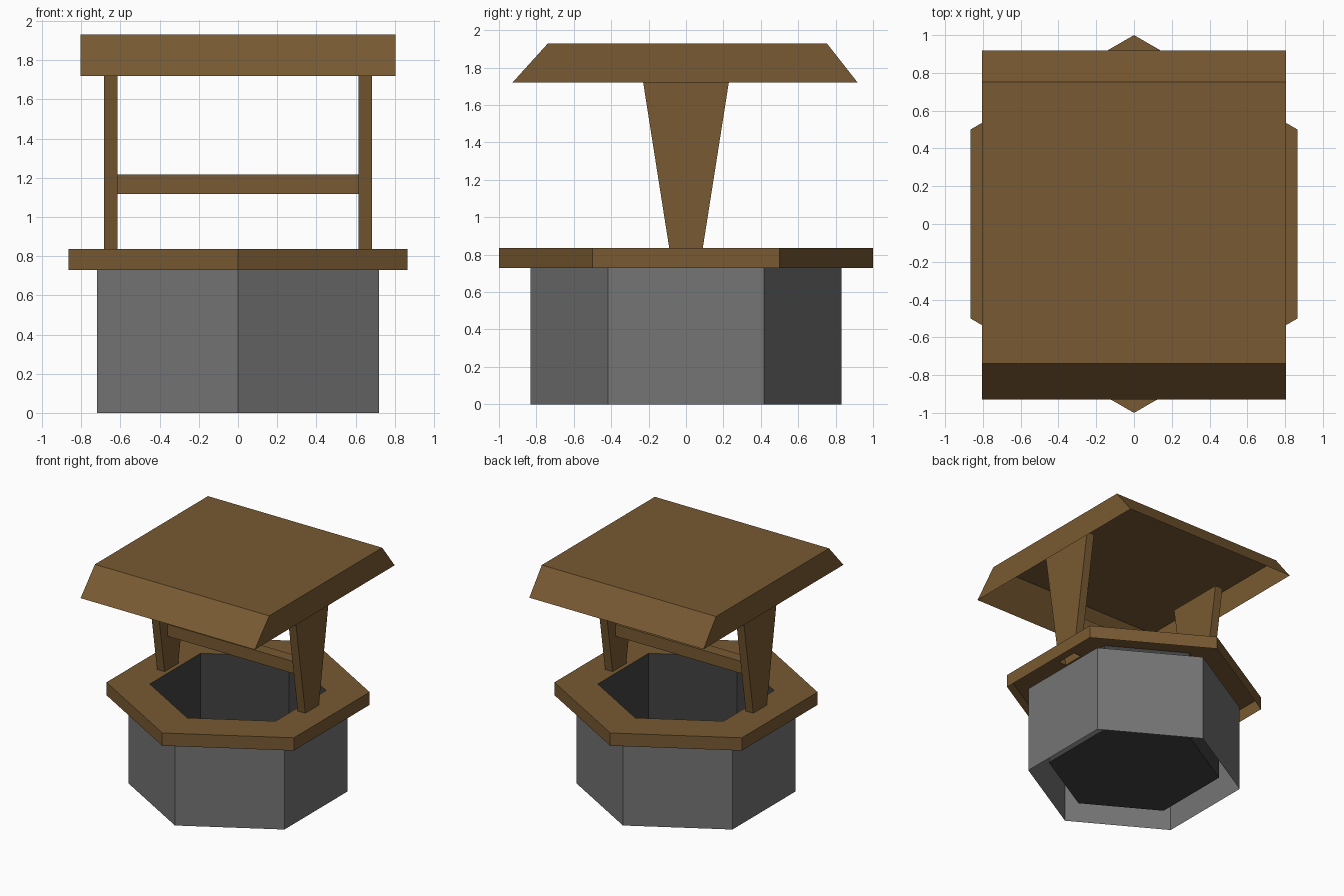
import bpy, bmesh, math
from mathutils import Vector

if "Cube" in bpy.data.objects:
    bpy.data.objects.remove(bpy.data.objects["Cube"])


def material(name, rgb):
    m = bpy.data.materials.new(name)
    m.diffuse_color = (*rgb, 1.0)
    m.use_nodes = True
    m.node_tree.nodes["Principled BSDF"].inputs["Base Color"].default_value = m.diffuse_color
    return m


WOOD = material("brown wood", (0.188, 0.102, 0.032))
STONE = material("grey stone", (0.178, 0.178, 0.178))
DARK = material("dark stone", (0.055, 0.055, 0.055))


def finish(bm, name, mat):
    me = bpy.data.meshes.new(name)
    bm.to_mesh(me)
    bm.free()
    me.materials.append(mat)
    ob = bpy.data.objects.new(name, me)
    bpy.context.collection.objects.link(ob)
    return ob


def hexagon(r, z):
    return [(r * math.sin(i * math.pi / 3), -r * math.cos(i * math.pi / 3), z) for i in range(6)]


def rect(x0, x1, y0, y1, z):
    return [(x0, y0, z), (x1, y0, z), (x1, y1, z), (x0, y1, z)]


def loft(loops, start=False, end=False):
    """Skin a stack of counter-clockwise loops, optionally capping the ends."""
    bm = bmesh.new()
    rings = [[bm.verts.new(p) for p in lp] for lp in loops]
    for a, b in zip(rings, rings[1:]):
        n = len(a)
        for i in range(n):
            j = (i + 1) % n
            bm.faces.new((a[i], a[j], b[j], b[i]))
    if start:
        bm.faces.new(rings[0][::-1])
    if end:
        bm.faces.new(rings[-1])
    return bm


R_IN, RIM_TOP, RIM_LOW = 0.67, 0.837, 0.73
PX0, PX1, PY = 0.615, 0.685, 0.09    # post footprint

# Outer stone wall, open at both ends
finish(loft([hexagon(0.832, 0), hexagon(0.832, RIM_LOW)]), "stone_wall", STONE)

# Dark inner shaft with a floor, facing inwards
finish(loft([hexagon(R_IN, RIM_TOP), hexagon(R_IN, 0.085)], end=True), "well_shaft", DARK)

# Wooden rim: outer skirt and flat top ring, open below and under the posts
bm = loft([hexagon(1.0, RIM_LOW), hexagon(1.0, RIM_TOP), hexagon(R_IN, RIM_TOP)])
cuts = [((s * x, 0, 0), (1, 0, 0)) for s in (-1, 1) for x in (PX0, PX1)]
cuts += [((0, s * PY, 0), (0, 1, 0)) for s in (-1, 1)]
for co, no in cuts:
    top = [f for f in bm.faces if f.normal.z > 0.9 or all(v.co.z > RIM_TOP - 0.001 for v in f.verts)]
    geom = top + list({e for f in top for e in f.edges}) + list({v for f in top for v in f.verts})
    bmesh.ops.bisect_plane(bm, geom=geom, plane_co=Vector(co), plane_no=Vector(no))
holes = []
for f in bm.faces:
    c = f.calc_center_median()
    if PX0 < abs(c.x) < PX1 and abs(c.y) < PY and c.z > RIM_TOP - 0.001:
        holes.append(f)
bmesh.ops.delete(bm, geom=holes, context='FACES')
finish(bm, "wooden_rim", WOOD)

# Two posts widening towards the roof
POST_TOP, PYT = 1.855, 0.25
for name, x0, x1 in (("left_post", -PX1, -PX0), ("right_post", PX0, PX1)):
    finish(loft([rect(x0, x1, -PY, PY, RIM_TOP), rect(x0, x1, -PYT, PYT, POST_TOP)], end=True), name, WOOD)

# Crossbeam between the posts
finish(loft([rect(-PX0, PX0, -0.05, 0.05, 1.117), rect(-PX0, PX0, -0.05, 0.05, 1.217)], True, True),
       "crossbeam", WOOD)

# Hollow roof, open below
finish(loft([rect(-0.805, 0.805, -0.928, 0.918, 1.72), rect(-0.805, 0.805, -0.738, 0.753, 1.93)], end=True),
       "roof", WOOD)
